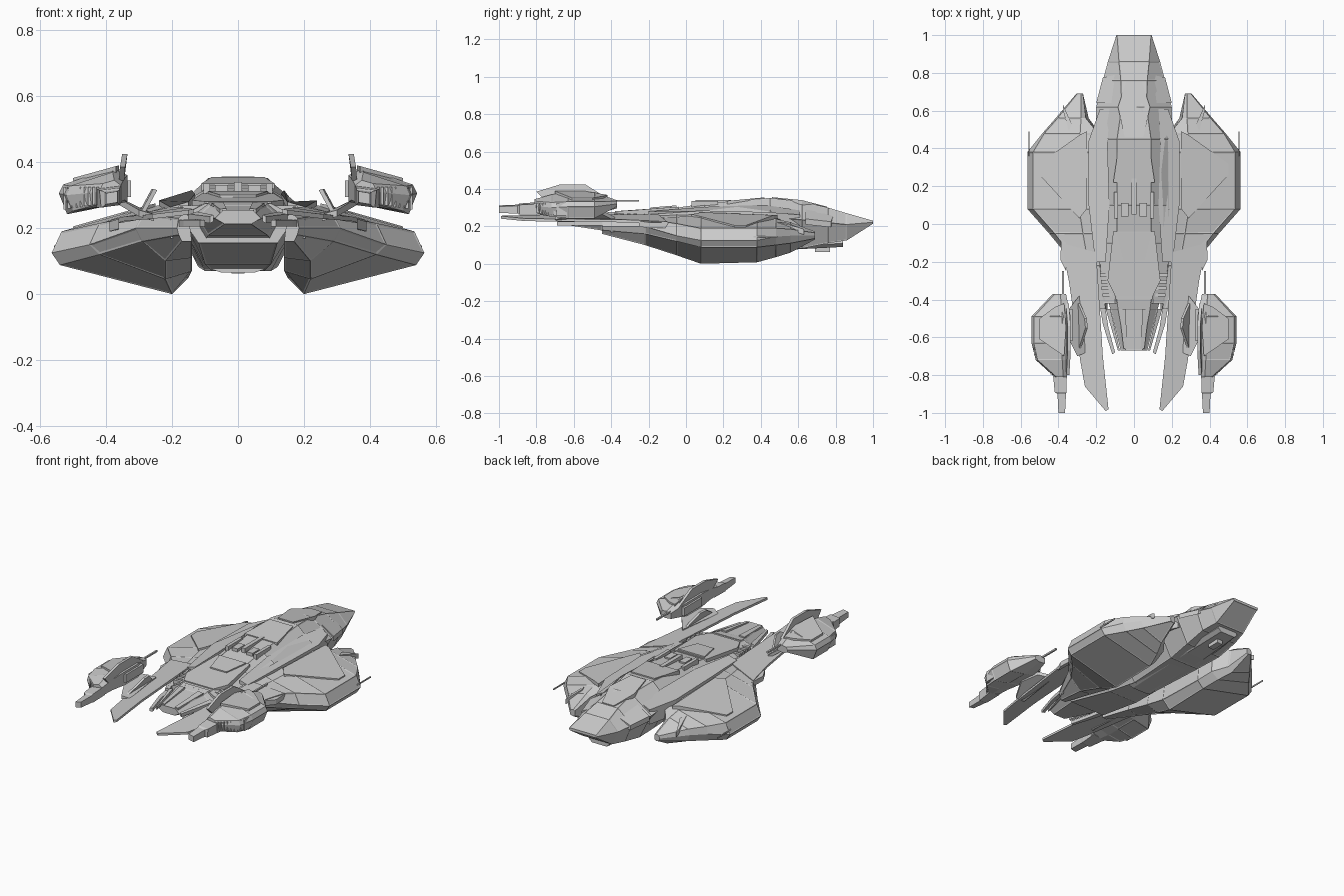
import bpy, bmesh
from mathutils import Vector


def finish(name, bm, mirror, panel=0.0):
    """Clean the mesh, optionally recess its large facets, and mirror it in x."""
    bmesh.ops.recalc_face_normals(bm, faces=bm.faces)
    if panel:
        big = [f for f in bm.faces if f.calc_area() > 0.009 and len(f.verts) == 4]
        bmesh.ops.inset_individual(bm, faces=big, thickness=panel, depth=-0.002)
    me = bpy.data.meshes.new(name)
    bm.to_mesh(me)
    bm.free()
    ob = bpy.data.objects.new(name, me)
    bpy.context.collection.objects.link(ob)
    if mirror:
        mod = ob.modifiers.new("mirror", 'MIRROR')
        mod.use_mirror_merge = False
    return ob


def loft(name, sections, mirror=True, panel=0.0):
    """Skin closed (x, z) rings placed at y stations."""
    bm = bmesh.new()
    rings = [[bm.verts.new((x, y, z)) for x, z in ring] for y, ring in sections]
    n = len(rings[0])
    for a, b in zip(rings, rings[1:]):
        for i in range(n):
            j = (i + 1) % n
            bm.faces.new((a[i], a[j], b[j], b[i]))
    bm.faces.new(rings[0])
    bm.faces.new(rings[-1])
    return finish(name, bm, mirror, panel)


def hull(name, stations, panel=0.0):
    """Symmetric six-sided body: y, top half-width/z, side half-width/z, bottom half-width/z."""
    secs = []
    for y, wt, zt, wm, zm, wb, zb in stations:
        half = [(wt, zt), (wm, zm), (wb, zb)]
        secs.append((y, half + [(-x, z) for x, z in reversed(half)]))
    return loft(name, secs, False, panel)


def plate(name, pts, vec=(0, 0, -0.02), mirror=True):
    """Slab: a polygon extruded along a vector."""
    bm = bmesh.new()
    v = Vector(vec)
    a = [bm.verts.new(p) for p in pts]
    b = [bm.verts.new(Vector(p) + v) for p in pts]
    n = len(a)
    bm.faces.new(a)
    bm.faces.new(b)
    for i in range(n):
        j = (i + 1) % n
        bm.faces.new((a[i], a[j], b[j], b[i]))
    return finish(name, bm, mirror)


def box(name, lo, hi, mirror=True):
    (x0, y0, z0), (x1, y1, z1) = lo, hi
    return plate(name, [(x0, y0, z1), (x1, y0, z1), (x1, y1, z1), (x0, y1, z1)],
                 (0, 0, z0 - z1), mirror)


# Central fuselage with the wedge-shaped end at +y
hull("fuselage", [
    (1.0, .09, .23, .093, .222, .085, .214),
    (.86, .08, .27, .138, .21, .10, .125),
    (.76, .07, .30, .165, .22, .12, .11),
    (.62, .065, .332, .20, .235, .12, .082),
    (.45, .09, .352, .20, .25, .10, .07),
    (.10, .09, .322, .20, .26, .08, .07),
    (-.10, .09, .292, .20, .25, .10, .09),
    (-.42, .10, .275, .175, .235, .12, .155)], panel=.008)
hull("front_wedge", [
    (-.40, .09, .278, .14, .24, .10, .165),
    (-.45, .085, .27, .125, .235, .09, .178),
    (-.67, .045, .255, .07, .23, .04, .212)], panel=.008)
# Shoulder flare joining the +y wedge to the side hulls
plate("tail_step", [(.10, .79, .262), (.165, .775, .225), (.20, .64, .24), (.12, .64, .29)],
      (0, 0, -.03))

# Broad faceted side hulls
loft("side_hull", [
    (.69, [(.27, .165), (.28, .172), (.30, .165), (.305, .15), (.30, .135), (.28, .13), (.27, .135)]),
    (.56, [(.255, .205), (.28, .222), (.405, .185), (.415, .15), (.40, .11), (.265, .06), (.24, .09)]),
    (.48, [(.19, .25), (.285, .24), (.475, .19), (.485, .145), (.46, .10), (.23, .035), (.18, .07)]),
    (.38, [(.18, .27), (.29, .255), (.535, .19), (.565, .125), (.54, .088), (.20, .008), (.16, .05)]),
    (.08, [(.18, .28), (.29, .26), (.535, .19), (.565, .125), (.54, .088), (.20, 0), (.15, .05)]),
    (-.05, [(.18, .275), (.27, .25), (.42, .215), (.45, .15), (.42, .12), (.22, .045), (.14, .07)]),
    (-.22, [(.18, .26), (.24, .245), (.29, .24), (.31, .20), (.29, .16), (.22, .10), (.14, .11)]),
    (-.45, [(.15, .24), (.17, .24), (.18, .23), (.185, .20), (.18, .18), (.17, .16), (.14, .16)]),
], panel=.008)

# Armour on the side hulls and shoulder strips beside the spine
plate("side_armour", [(.25, .49, .26), (.29, .47, .26), (.5, .32, .205), (.5, .26, .205),
                      (.29, .03, .265), (.25, .08, .275)], (0, 0, -.03))
plate("shoulder_strip", [(.13, .61, .285), (.18, .61, .262), (.24, .44, .276), (.24, .1, .284),
                         (.205, -.2, .264), (.15, -.2, .28), (.13, .1, .304), (.14, .42, .315)],
      (0, 0, -.09))
plate("side_vent", [(.33, .53, .222), (.345, .49, .222), (.375, .6, .195), (.375, .63, .185)],
      (0, 0, -.03))
box("outer_aerial", (.553, .36, .14), (.558, .49, .148))

# Canopy, deck panels and equipment on the spine
plate("canopy", [(-.04, .755, .305), (.04, .755, .305), (.085, .62, .34), (.05, .46, .356),
                 (-.05, .46, .356), (-.085, .62, .34)], (0, 0, -.03), False)
plate("spine_panel", [(-.08, .42, .355), (.08, .42, .355), (.11, .22, .336), (-.11, .22, .336)],
      (0, 0, -.05), False)
plate("front_deck", [(-.11, -.04, .305), (.11, -.04, .305), (.14, -.3, .285), (.1, -.38, .281),
                     (-.1, -.38, .281), (-.14, -.3, .285)], (0, 0, -.05), False)
plate("deck_hatch", [(-.09, -.05, .312), (.09, -.05, .312), (.055, -.19, .301),
                     (-.055, -.19, .301)], (0, 0, -.02), False)
box("equipment_rail", (.085, .03, .29), (.105, .17, .335))
box("equipment_block", (.03, .04, .3), (.07, .11, .33))
box("equipment_post", (-.012, .05, .3), (.012, .24, .34), False)
for i in range(4):
    y = -.28 - i * .035
    box("deck_rib", (.11, y, .24), (.18 - i * .004, y + .018, .268))

# Details at the -y end: cheek boxes, spikes and wedge ribs
box("cheek_box", (.175, -.4, .168), (.205, -.22, .228))
plate("front_spike", [(.155, -.42, .225), (.18, -.44, .225), (.165, -.53, .225),
                      (.115, -.69, .225), (.10, -.68, .225), (.135, -.55, .228)], (0, 0, -.02))
plate("wedge_ridge", [(.045, -.45, .28), (.08, -.45, .276), (.055, -.66, .258), (.035, -.66, .26)],
      (0, 0, -.03))
plate("wedge_side_spike", [(.125, -.45, .25), (.15, -.45, .243), (.085, -.67, .235), (.075, -.67, .24)],
      (0, 0, -.02))

# Belly sensor and keel
hull("belly_keel", [(.84, .06, .13, .07, .11, .05, .09), (.55, .08, .12, .09, .09, .06, .075),
                    (.05, .07, .09, .08, .075, .05, .065)])
box("belly_sensor", (-.02, .69, .062), (.02, .77, .1), False)

# Long blades reaching forward
plate("blade", [(.20, -.15, .265), (.385, -.10, .225), (.345, -.3, .235), (.285, -.72, .24),
                (.26, -.86, .242), (.15, -.99, .255), (.135, -.98, .258), (.165, -.7, .262)],
      (0, 0, -.014))
plate("blade_root", [(.36, -.08, .225), (.385, -.08, .22), (.39, -.19, .22), (.36, -.25, .228)],
      (0, 0, -.03))

# Pylons and small winglets carrying the nacelles
plate("pylon", [(.29, -.38, .25), (.345, -.45, .285), (.36, -.58, .29), (.30, -.7, .255),
                (.255, -.68, .242)], (0, 0, -.02))
plate("winglet", [(.285, -.42, .25), (.25, -.5, .315), (.245, -.55, .315), (.28, -.66, .25)],
      (.012, 0, .004))

# Nacelles: body, barrel, fin, aerial and grille
wide = [(.335, .36), (.38, .382), (.53, .332), (.543, .305), (.518, .242), (.41, .264), (.335, .28)]
loft("nacelle", [
    (-.37, [(.36, .335), (.39, .34), (.42, .335), (.43, .32), (.43, .305), (.40, .295), (.36, .30)]),
    (-.49, wide), (-.63, wide),
    (-.72, [(.345, .35), (.38, .37), (.51, .328), (.52, .30), (.50, .252), (.41, .264), (.345, .285)]),
    (-.81, [(.355, .33), (.375, .345), (.41, .335), (.42, .31), (.415, .275), (.40, .267), (.355, .28)]),
], panel=.008)
loft("nacelle_barrel", [
    (-.78, [(.355, .33), (.43, .32), (.43, .262), (.355, .275)]),
    (-.89, [(.358, .322), (.42, .315), (.415, .262), (.358, .27)]),
    (-.90, [(.36, .316), (.405, .31), (.405, .268), (.36, .272)]),
    (-1.0, [(.365, .312), (.40, .306), (.40, .272), (.365, .278)])])
plate("nacelle_fin", [(.345, -.42, .35), (.335, -.54, .425), (.335, -.67, .425), (.342, -.80, .385),
                      (.345, -.76, .345)], (.016, 0, 0))
plate("nacelle_top", [(.37, -.42, .368), (.42, -.44, .362), (.5, -.5, .352), (.5, -.61, .352),
                      (.37, -.7, .388), (.36, -.55, .39)], (0, 0, -.03))
box("nacelle_side_block", (.325, -.62, .295), (.35, -.45, .345))
box("nacelle_aerial", (.37, -.4, .332), (.38, -.25, .342))
for i in range(9):
    t = i / 8
    x, y = .425 + .1 * t, -.805 + .12 * t
    box("grille_slat", (x - .004, y - .008, .272 - .015 * t), (x + .004, y + .05, .325))
